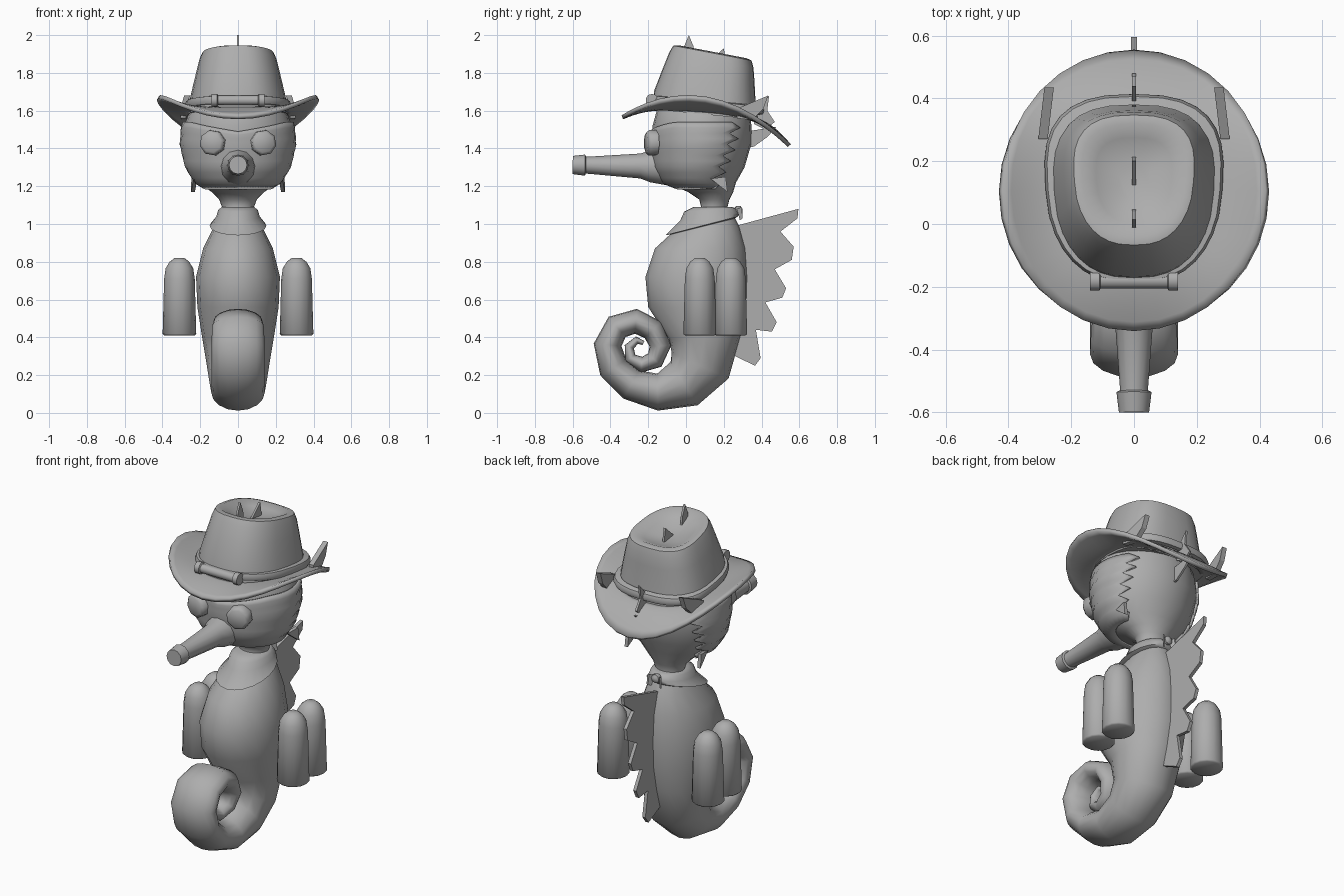
import bpy, bmesh, math
from mathutils import Vector, Matrix

if "Cube" in bpy.data.objects:
    bpy.data.objects.remove(bpy.data.objects["Cube"])

GREY = (0.42, 0.42, 0.42, 1)
mat = bpy.data.materials.new("plain_grey")
mat.use_nodes = True
mat.diffuse_color = GREY
mat.node_tree.nodes["Principled BSDF"].inputs["Base Color"].default_value = GREY


def finish(name, bm, angle=50):
    bmesh.ops.recalc_face_normals(bm, faces=bm.faces)
    me = bpy.data.meshes.new(name)
    bm.to_mesh(me)
    bm.free()
    me.materials.append(mat)
    ob = bpy.data.objects.new(name, me)
    bpy.context.collection.objects.link(ob)
    if angle:
        bpy.ops.object.select_all(action='DESELECT')
        ob.select_set(True)
        bpy.context.view_layer.objects.active = ob
        bpy.ops.object.shade_smooth_by_angle(angle=math.radians(angle))
    return ob


def loft(name, rings, wrap=True, caps=True, loop=False, angle=50):
    """Skin a list of equal rings of points."""
    bm = bmesh.new()
    vs = [[bm.verts.new(p) for p in r] for r in rings]
    n = len(vs[0])
    pairs = list(zip(vs, vs[1:])) + ([(vs[-1], vs[0])] if loop else [])
    for a, b in pairs:
        for i in range(n if wrap else n - 1):
            j = (i + 1) % n
            bm.faces.new((a[i], a[j], b[j], b[i]))
    if caps and wrap and not loop:
        bm.faces.new(vs[0])
        bm.faces.new(vs[-1])
    return finish(name, bm, angle)


def solidify(ob, thick, offset=0):
    m = ob.modifiers.new("thickness", 'SOLIDIFY')
    m.thickness, m.offset = thick, offset


def angles(n):
    return [2 * math.pi * i / n for i in range(n)]


def ellipse(cy, z, rx, ry, n=24):
    return [Vector((rx * math.cos(t), cy + ry * math.sin(t), z)) for t in angles(n)]


def plate(name, pts, x=0, thick=0.012, lean=0):
    """Flat fin drawn in the side plane; lean moves it outward with y."""
    bm = bmesh.new()
    y0 = pts[0][0]
    f = bm.faces.new([bm.verts.new((x + lean * (y - y0), y, z)) for y, z in pts])
    ext = bmesh.ops.extrude_face_region(bm, geom=[f])
    for v in ext["geom"]:
        if isinstance(v, bmesh.types.BMVert):
            v.co.x += thick
    bmesh.ops.translate(bm, verts=bm.verts, vec=(-thick / 2, 0, 0))
    return finish(name, bm, 0)


def turned(name, profile, origin, axis, n=12):
    """Turn a (distance, radius) profile around an axis."""
    rot = Vector((0, 0, 1)).rotation_difference(Vector(axis)).to_matrix()
    return loft(name, [[Vector(origin) + rot @ Vector((r * math.cos(t), r * math.sin(t), d))
                        for t in angles(n)] for d, r in profile])


# Body and curled tail: y, z, half depth, half width along the spine
SPINE = [(.15, 1.07, .09, .08), (.12, .98, .165, .13), (.075, .87, .24, .185),
         (.055, .72, .27, .222), (.06, .56, .26, .215), (.10, .40, .19, .19),
         (.075, .25, .165, .165), (-.01, .155, .135, .15), (-.15, .11, .098, .142),
         (-.29, .15, .085, .14), (-.385, .24, .08, .14), (-.415, .36, .074, .14),
         (-.365, .455, .070, .138), (-.265, .485, .066, .13), (-.175, .44, .062, .12),
         (-.135, .355, .058, .11), (-.165, .28, .05, .09), (-.235, .255, .042, .075),
         (-.295, .29, .032, .06), (-.30, .35, .026, .05), (-.26, .385, .02, .04),
         (-.225, .37, .012, .025)]
mid = [Vector((0, s[0], s[1])) for s in SPINE]
rings = []
for i, (y, z, d, w) in enumerate(SPINE):
    tan = (mid[min(i + 1, len(mid) - 1)] - mid[max(i - 1, 0)]).normalized()
    if i < 5:
        tan = Vector((0, 0, -1))
    nor = Vector((0, -tan.z, tan.y))
    rings.append([mid[i] + Vector((w * math.cos(t), 0, 0)) + nor * d * math.sin(t)
                  for t in angles(16)])
loft("body_and_tail", rings)

# Head and neck: z, centre y, half width, half depth
HEAD = [(1.0, .14, .09, .09), (1.09, .15, .085, .07), (1.13, .15, .10, .08),
        (1.17, .13, .14, .12), (1.22, .075, .215, .19), (1.30, .075, .265, .235),
        (1.42, .085, .292, .26), (1.52, .085, .285, .262), (1.60, .09, .255, .245),
        (1.68, .10, .20, .20)]
loft("head", [ellipse(cy, z, rx, ry) for z, cy, rx, ry in HEAD])


def head_at(z):
    for a, b in zip(HEAD, HEAD[1:]):
        if a[0] <= z <= b[0]:
            k = (z - a[0]) / (b[0] - a[0])
            return [p + (q - p) * k for p, q in zip(a, b)]


# Face mask with ragged back edges
rings = []
for i in range(13):
    z = 1.19 + .029 * i
    _, cy, rx, ry = head_at(z)
    reach = math.radians(112 + i * 1.5 + (9 if i % 2 else -5))
    row = []
    for k in range(25):
        t = reach * (k / 12 - 1)
        drop = .05 * max(0, 1 - abs(t)) * (i / 12) ** 3
        row.append(Vector((1.035 * rx * math.sin(t), cy - 1.035 * ry * math.cos(t), z - drop)))
    rings.append(row)
solidify(loft("face_mask", rings, wrap=False), .014)

# Snout, eyes and jaw spikes
turned("snout", [(0, .10), (.09, .085), (.14, .066), (.42, .045), (.43, .045),
                 (.435, .056), (.50, .048)], (0, -.10, 1.305), (0, -1, .015), 12)
for side, label in ((1, "left"), (-1, "right")):
    turned(label + "_eye", [(0, .068), (.045, .068), (.058, .052)],
           (side * .128, -.155, 1.43), (side * .22, -1, 0), 8)
    plate(label + "_jaw_spike", [(.13, 1.24), (.21, 1.25), (.22, 1.17), (.18, 1.2)],
          side * .225, .02, side * .15)

# Neckerchief with a knot at the back
rings = []
for k, rx, y0, y1, z0, z1 in ((0, .085, .04, .24, 1.09, 1.09), (1, .105, -.01, .26, 1.065, 1.085),
                              (2, .115, -.03, .28, 1.02, 1.06), (3, .15, -.11, .275, .94, 1.04),
                              (4, .13, -.08, .26, .945, 1.03)):
    cy, ry = (y0 + y1) / 2, (y1 - y0) / 2
    rings.append([Vector((rx * math.cos(t), cy + ry * math.sin(t),
                          (z0 + z1) / 2 + (z1 - z0) / 2 * math.sin(t))) for t in angles(20)])
loft("neckerchief", rings)
turned("neckerchief_knot", [(0, .012), (.01, .025), (.035, .025), (.045, .01)],
       (0, .255, 1.07), (0, 1, 0), 8)
for side in (1, -1):
    plate("knot_tail", [(.27, 1.08), (.295, 1.09), (.30, 1.03), (.285, 1.02)], side * .02, .01, side * .8)

# Back fin with ragged points
plate("back_fin", [(.20, .97), (.30, 1.0), (.595, 1.08), (.59, 1.03), (.50, .96), (.57, .88),
                   (.56, .81), (.47, .76), (.53, .66), (.51, .61), (.42, .585), (.48, .48),
                   (.455, .43), (.37, .44), (.395, .29), (.365, .25), (.24, .31), (.20, .5)],
      0, .02)

# Four tanks, two on each side
for side, label in ((1, "left"), (-1, "right")):
    for y, place in ((.073, "front"), (.237, "rear")):
        turned(f"{label}_{place}_tank", [(0, .08), (.008, .089), (.30, .081), (.355, .073),
                                        (.39, .052), (.41, .026)],
               (side * .31, y, .41), (0, 0, 1), 14)


# Hat crown: rounded box outline that narrows toward the front
def hat_ring(z, cy, rx, ry, tilt, n=32):
    out = []
    for t in angles(n):
        c, s = math.cos(t), math.sin(t)
        p = 2 / 2.6
        x = rx * math.copysign(abs(c) ** p, c) * (1 + .13 * s)
        y = ry * math.copysign(abs(s) ** p, s)
        out.append(Vector((x, cy + y, z - tilt * y)))
    return out


CROWN = [(1.58, .10, .265, .28, .1), (1.68, .10, .25, .268, .1), (1.80, .122, .222, .24, .15),
         (1.87, .135, .205, .222, .19), (1.905, .14, .19, .207, .19), (1.912, .14, .165, .18, .19),
         (1.885, .14, .12, .135, .19), (1.86, .14, .05, .06, .15)]
loft("hat_crown", [hat_ring(*r) for r in CROWN])

# Hat band and front bolt
loft("hat_band", [hat_ring(z, .112, .252 + e, .272 + e, .1)
                  for z, e in ((1.605, 0), (1.61, .022), (1.63, .03), (1.65, .022), (1.655, -.005))],
     loop=True)
turned("hat_bolt", [(0, .034), (.03, .034), (.034, .026), (.246, .026), (.25, .034), (.28, .034)],
       (-.14, -.18, 1.655), (1, 0, 0), 10)

# Hat brim, curled up at the sides and dipping at the back
rings = []
for k in range(7):
    f = k / 6
    row = []
    for t, p in zip(angles(32), hat_ring(0, .10, .25, .265, 0)):
        c, s = math.cos(t), math.sin(t)
        outer = Vector((.425 * c, .105 + .442 * s, 0))
        q = p.lerp(outer, f)
        zi = 1.60 - .03 * s - .02 * s * s
        zo = 1.665 - .075 * s - .175 * s * s
        q.z = zi + (zo - zi) * f ** 1.6
        row.append(q)
    rings.append(row)
solidify(loft("hat_brim", rings, caps=False), .022)

# Spikes poking through the hat and out of the back of the head
plate("crown_front_spike", [(-.02, 1.85), (-.01, 1.94), (.015, 2.0), (.04, 1.94), (.05, 1.85)])
plate("crown_rear_spike", [(.10, 1.84), (.2, 1.93), (.215, 1.84)])
plate("brim_rear_spike", [(.36, 1.53), (.37, 1.6), (.44, 1.68), (.43, 1.60), (.47, 1.54), (.42, 1.5)])
plate("head_rear_spike", [(.30, 1.40), (.32, 1.49), (.48, 1.515), (.43, 1.46), (.36, 1.41)])
for side, label in ((1, "left"), (-1, "right")):
    plate(label + "_brim_spike", [(.27, 1.56), (.27, 1.61), (.34, 1.64), (.435, 1.68),
                                  (.41, 1.61), (.35, 1.55)], side * .29, .03, side * -.12)
